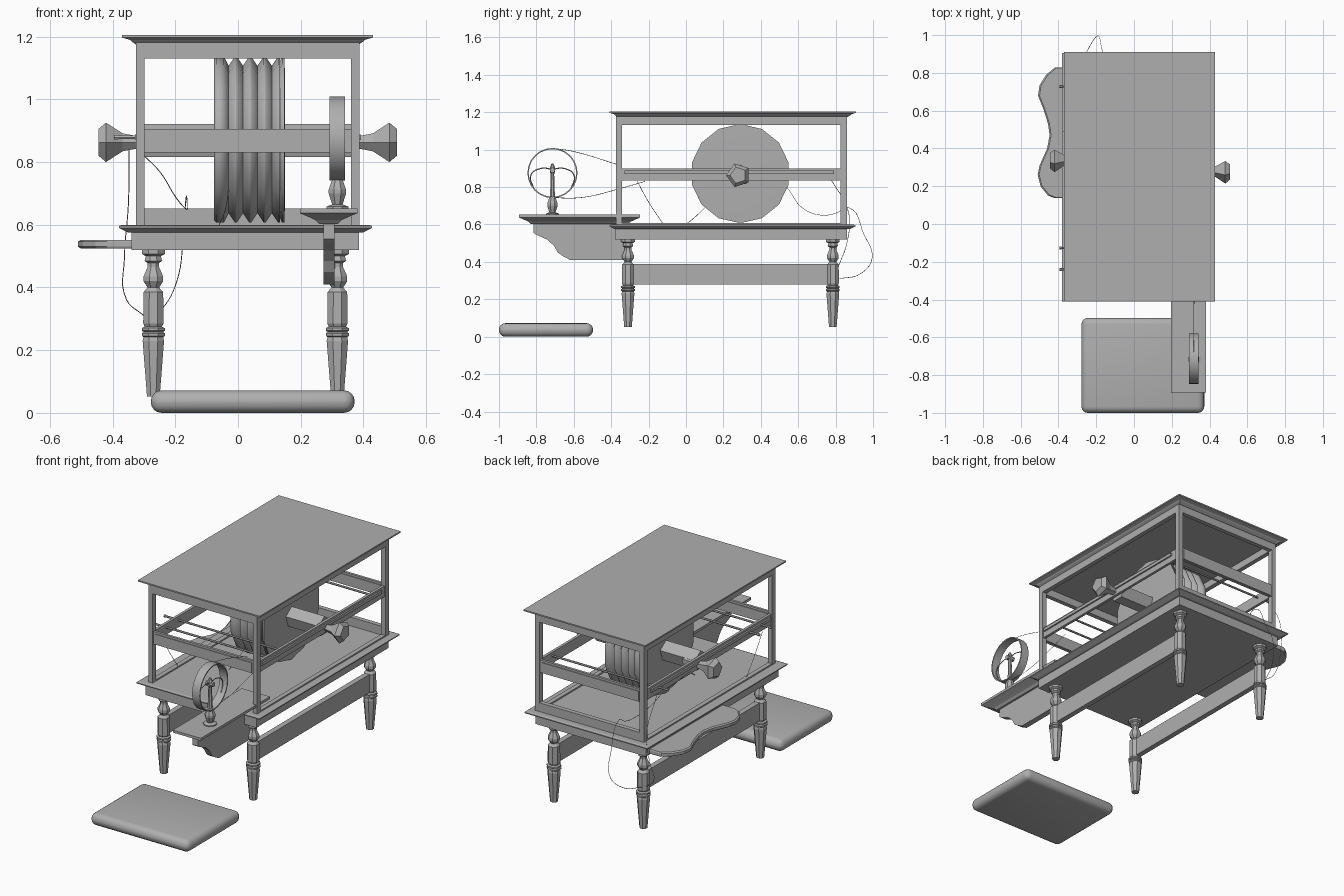
import bpy, bmesh, math
from mathutils import Vector

if "Cube" in bpy.data.objects:
    bpy.data.objects.remove(bpy.data.objects["Cube"])

# one mid-grey finish for every part
GREY = bpy.data.materials.new("mid_grey")
GREY.diffuse_color = (.43, .43, .43, 1)
GREY.use_nodes = True
GREY.node_tree.nodes["Principled BSDF"].inputs["Base Color"].default_value = GREY.diffuse_color


def make(name, verts, faces, smooth=None):
    me = bpy.data.meshes.new(name)
    me.from_pydata(verts, [], faces)
    me.materials.append(GREY)
    bm = bmesh.new()
    bm.from_mesh(me)
    bmesh.ops.recalc_face_normals(bm, faces=bm.faces)
    bm.to_mesh(me)
    bm.free()
    ob = bpy.data.objects.new(name, me)
    bpy.context.collection.objects.link(ob)
    if smooth:
        bpy.ops.object.select_all(action='DESELECT')
        ob.select_set(True)
        bpy.context.view_layer.objects.active = ob
        bpy.ops.object.shade_smooth_by_angle(angle=math.radians(smooth))
    return ob


def loft(name, rings, smooth=None):
    """Skin a list of equal-length rings and cap both ends."""
    n = len(rings[0])
    verts = [v for r in rings for v in r]
    faces = [(i*n+j, i*n+(j+1) % n, (i+1)*n+(j+1) % n, (i+1)*n+j)
             for i in range(len(rings)-1) for j in range(n)]
    faces += [tuple(range(n)), tuple(range(len(verts)-n, len(verts)))]
    return make(name, verts, faces, smooth)


def box(name, x0, x1, y0, y1, z0, z1):
    return loft(name, [[(x0, y0, z), (x1, y0, z), (x1, y1, z), (x0, y1, z)] for z in (z0, z1)])


def moulding(name, x0, x1, y0, y1, steps):
    """Stack of rectangles, each step is (inset, z)."""
    return loft(name, [[(x0+d, y0+d, z), (x1-d, y0+d, z), (x1-d, y1-d, z), (x0+d, y1-d, z)]
                       for d, z in steps])


def turned(name, profile, n, loc, along_x=False, phase=0.0, smooth=None):
    """Revolve (radius, distance) points around z, or around x."""
    rings = []
    for r, t in profile:
        ring = []
        for k in range(n):
            a = phase + 2*math.pi*k/n
            c, s = r*math.cos(a), r*math.sin(a)
            p = Vector((t, c, s)) if along_x else Vector((c, s, t))
            ring.append(p + Vector(loc))
        rings.append(ring)
    return loft(name, rings, smooth)


def wire(name, pts, r=0.0015):
    cu = bpy.data.curves.new(name, 'CURVE')
    cu.dimensions = '3D'
    cu.materials.append(GREY)
    cu.bevel_depth, cu.bevel_resolution, cu.resolution_u = r, 0, 6
    sp = cu.splines.new('BEZIER')
    sp.bezier_points.add(len(pts)-1)
    for b, p in zip(sp.bezier_points, pts):
        b.co = p
        b.handle_left_type = b.handle_right_type = 'AUTO'
    bpy.context.collection.objects.link(bpy.data.objects.new(name, cu))


# case top and table top with stepped edges
moulding("case_top", -.37, .43, -.41, .91,
         [(.045, 1.175), (.03, 1.185), (.025, 1.19), (.008, 1.195), (0, 1.197), (0, 1.205)])
moulding("table_top", -.38, .428, -.41, .905,
         [(.03, .575), (.02, .58), (.01, .585), (0, .59), (0, .596), (.012, .6)])
box("table_apron", -.34, .386, -.38, .86, .52, .577)

# glazed case frame: posts and rails
X0, X1, Y0, Y1, T = -.325, .388, -.375, .86, .027
for i, x in enumerate((X0, X1-T)):
    for j, y in enumerate((Y0, Y1-.033)):
        box(f"case_post_{i}{j}", x, x+T, y, y+.033, .595, 1.185)
    box(f"side_top_rail_{i}", x, x+T, Y0, Y1, 1.133, 1.185)
    box(f"side_sill_{i}", x, x+T, Y0, Y1, .595, .608)
    xi = x+.006
    box(f"side_mid_rail_{i}", xi, xi+.016, Y0+.03, Y1-.03, .835, .9)
    xo = X0-.004 if i == 0 else X1-.018
    box(f"side_rail_strip_{i}", xo, xo+.022, -.33, .79, .87, .888)
for j, y in enumerate((Y0, Y1-T)):
    box(f"end_top_rail_{j}", X0, X1, y, y+T, 1.13, 1.185)
    box(f"end_mid_rail_{j}", X0+T, X1-T, y+.006, y+.021, .83, .905)
    box(f"end_rail_panel_{j}", X0+.037, X1-.037, y+.002, y+.025, .832, .893)
box("back_sill", X0, X1, Y1-T, Y1, .595, .652)

# legs and stretchers
LEG = [(.04, .525), (.04, .507), (.026, .5), (.03, .485), (.02, .478), (.02, .465),
       (.034, .435), (.034, .42), (.02, .4), (.034, .385), (.035, .285), (.03, .275),
       (.04, .27), (.04, .262), (.033, .258), (.04, .254), (.04, .246), (.034, .242),
       (.037, .23), (.022, .053)]
for i, x in enumerate((-.27, .317)):
    for j, y in enumerate((-.31, .785)):
        turned(f"leg_{i}{j}", LEG, 8, (x, y, 0), phase=math.pi/8)
    box(f"side_stretcher_{i}", x-.016, x+.016, -.31, .785, .28, .388)

# grooved drum on its axle
drum = [(.2, -.072), (.258, -.076), (.265, -.07), (.265, -.045)]
for k in range(4):
    c = -.03 + k*.046
    drum += [(.235, c), (.265, c+.02), (.265, c+.026)]
drum += [(.235, .128), (.265, .14), (.265, .148), (.2, .15)]
turned("drum", drum, 14, (0, .29, .872), True, math.pi/14, smooth=75)
turned("drum_axle", [(.058, -.3), (.058, .365)], 5, (0, .29, .863), True, math.pi/2)

# faceted crank knobs on both sides
KNOB = [(.022, .29), (.022, .39), (.03, .43), (.066, .483), (.045, .507)]
turned("right_knob", KNOB, 5, (0, .28, .863), True, math.pi)
turned("left_knob", [(r, .062-t) for r, t in KNOB], 5, (0, .34, .863), True, math.pi)

# cross rods carried by the side rails
for k, y in enumerate((-.24, -.127, .728)):
    turned(f"cross_rod_{k}", [(.006, -.385), (.006, .388)], 6, (0, y, .879), True)
    turned(f"rod_end_{k}", [(.008, -.395), (.008, -.383)], 6, (0, y, .879), True)

# side shelf with a scooped outer edge and an eased top
SHELF = [(-.335, .83), (-.42, .828), (-.465, .79), (-.5, .735), (-.508, .68), (-.48, .61),
         (-.455, .53), (-.447, .47), (-.46, .4), (-.5, .31), (-.51, .26), (-.495, .2),
         (-.455, .15), (-.42, .138), (-.335, .138)]
loft("side_shelf", [[(x+d, .484+(y-.484)*(1-d), z) for x, y in SHELF]
                    for d, z in ((.008, .525), (0, .53), (0, .546), (.008, .552))])

# front shelf and shaped bracket
moulding("front_shelf", .197, .381, -.893, -.245,
         [(.062, .603), (.05, .615), (.035, .622), (.012, .632), (0, .637), (0, .652)])
BR = [(-.815, .625), (-.815, .555), (-.8, .545), (-.74, .518), (-.705, .485), (-.685, .45),
      (-.66, .432), (-.62, .41), (-.32, .41), (-.32, .625)]
loft("shelf_bracket", [[(x, y, z) for y, z in BR] for x in (.273, .308)])

# small hand wheel on a stand
WX, WY, WZ, N = .317, -.714, .875, 24
rim = [(.134, -.025), (.134, .025), (.127, .025), (.127, -.025)]
v = [(WX+t, WY+r*math.cos(2*math.pi*k/N), WZ+r*math.sin(2*math.pi*k/N))
     for k in range(N) for r, t in rim]
f = [(k*4+j, k*4+(j+1) % 4, (k+1) % N*4+(j+1) % 4, (k+1) % N*4+j)
     for k in range(N) for j in range(4)]
make("hand_wheel_rim", v, f, 40)
turned("wheel_stand", [(.038, .65), (.038, .658), (.018, .665), (.03, .7), (.03, .712),
                       (.014, .755), (.01, .87), (.015, .88), (.015, .905), (.006, .925)],
       8, (WX, WY, 0), phase=math.pi/8)
turned("wheel_hub", [(.014, -.024), (.014, .024)], 8, (WX, WY, WZ+.015), True)
# curved spokes that hug the rim
for k, s in enumerate((-1, 1)):
    wire(f"wheel_spoke_{k}", [(WX, WY, WZ+.02), (WX, WY+s*.06, WZ+.025),
         (WX, WY+s*.115, WZ-.01), (WX, WY+s*.1, WZ-.085)], .003)

# foot cushion with rounded edges
cushion = box("foot_cushion", -.278, .372, -1.0, -.497, 0, .072)
b = cushion.modifiers.new("round", 'BEVEL')
b.width, b.segments = .034, 4
for p in cushion.data.polygons:
    p.use_smooth = True

# cords
wire("upper_cord", [(WX, WY, 1.008), (.317, -.6, .99), (.317, -.365, .92)])
wire("lower_cord", [(WX, WY, .742), (.317, -.55, .745), (.318, -.36, .79), (.32, -.22, .83)])
wire("inner_cord", [(-.32, -.26, .83), (-.315, -.2, .72), (-.31, -.12, .6)])
wire("floor_cord", [(-.06, 0, .6), (-.04, .06, .65), (-.03, .12, .71)])
wire("back_cord", [(-.375, .49, .895), (-.31, .52, .83), (-.25, .56, .77), (-.2, .62, .69),
                   (-.165, .72, .65), (-.162, .8, .66), (-.165, .87, .69), (-.175, .95, .55),
                   (-.195, .995, .42), (-.24, .93, .335), (-.29, .82, .31)])
wire("side_cord", [(-.347, .77, .85), (-.35, .87, .66), (-.362, .86, .5),
                   (-.355, .81, .36), (-.3, .8, .31)])
